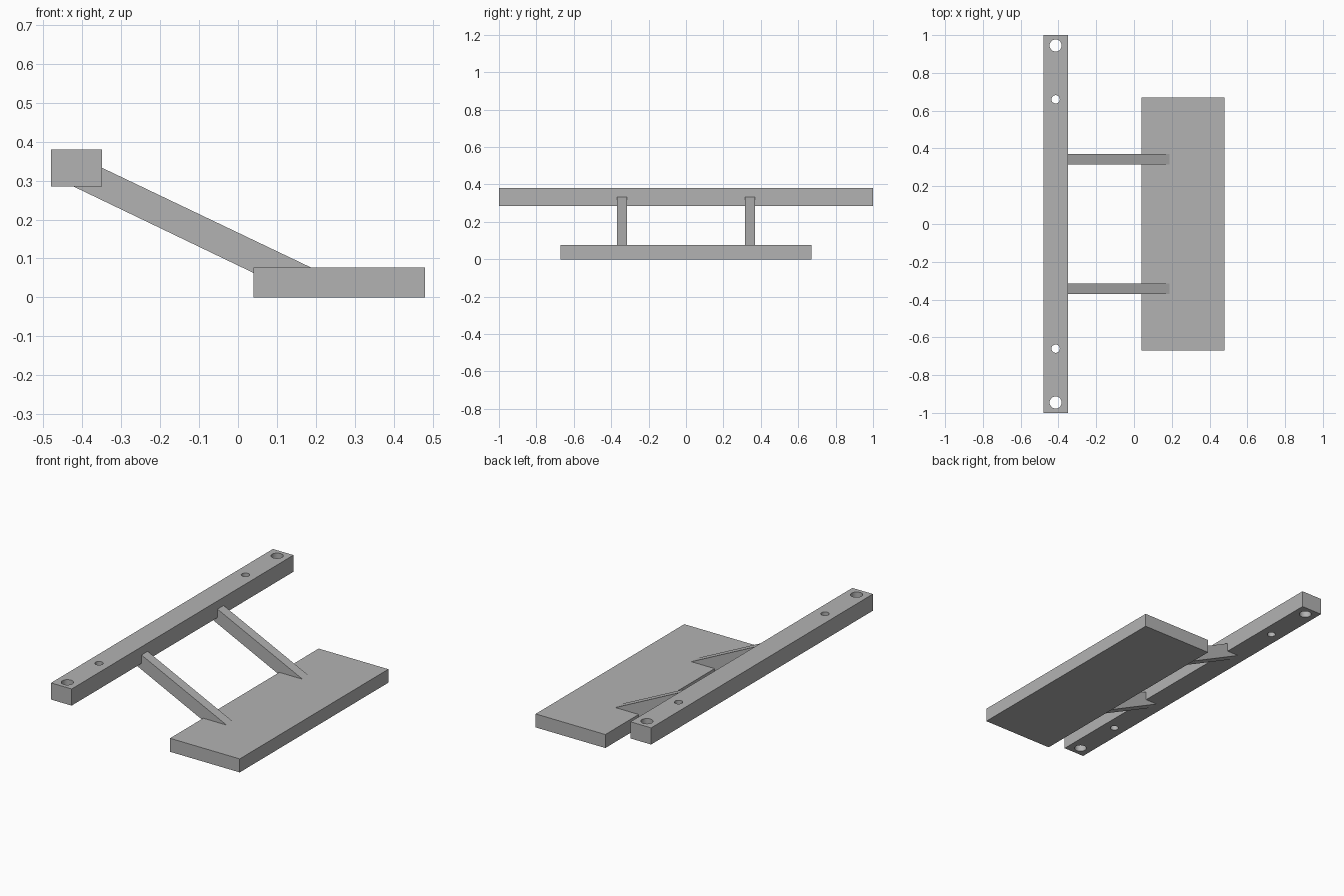
import bpy
import bmesh
from mathutils import Vector

cube = bpy.data.objects.get("Cube")
if cube:
    bpy.data.objects.remove(cube, do_unlink=True)

grey = bpy.data.materials.new("plain_grey")
grey.use_nodes = True
colour = (0.45, 0.45, 0.45, 1)
grey.diffuse_color = colour
grey.node_tree.nodes["Principled BSDF"].inputs["Base Color"].default_value = colour


def extrude(name, profile, direction):
    """Solid made by sweeping a closed profile along a direction."""
    bm = bmesh.new()
    face = bm.faces.new([bm.verts.new(p) for p in profile])
    swept = bmesh.ops.extrude_face_region(bm, geom=[face])["geom"]
    moved = [g for g in swept if isinstance(g, bmesh.types.BMVert)]
    bmesh.ops.translate(bm, verts=moved, vec=Vector(direction))
    bmesh.ops.recalc_face_normals(bm, faces=bm.faces)
    mesh = bpy.data.meshes.new(name)
    bm.to_mesh(mesh)
    bm.free()
    mesh.materials.append(grey)
    obj = bpy.data.objects.new(name, mesh)
    bpy.context.collection.objects.link(obj)
    return obj


def box(name, x0, x1, half_y, z0, z1):
    profile = [(x0, -half_y, z0), (x1, -half_y, z0), (x1, -half_y, z1), (x0, -half_y, z1)]
    return extrude(name, profile, (0, 2 * half_y, 0))


# Flat base plate and raised mounting bar
box("base_plate", 0.04, 0.48, 0.67, 0, 0.077)
bar = box("mounting_bar", -0.48, -0.35, 1.0, 0.285, 0.38)

# Through holes in the bar: large at the ends, small further in
for y, radius in ((0.945, 0.032), (0.66, 0.022)):
    for side in (-1, 1):
        bpy.ops.mesh.primitive_cylinder_add(
            vertices=32, radius=radius, depth=0.3, location=(-0.415, side * y, 0.33))
        cutter = bpy.context.object
        cutter.name = "hole_cutter"
        cutter.data.materials.append(grey)
        mod = bar.modifiers.new("hole", 'BOOLEAN')
        mod.operation = 'DIFFERENCE'
        mod.solver = 'EXACT'
        mod.object = cutter
        bpy.context.view_layer.objects.active = bar
        bpy.ops.object.modifier_apply(modifier=mod.name)
        bpy.data.objects.remove(cutter, do_unlink=True)

# Sloping arms, their ends buried in the bar and the plate
arm_profile = [(-0.425, 0.286), (0.05, 0.058), (0.19, 0.07), (0.187, 0.077), (-0.36, 0.338)]
for name, y in (("front_arm", -0.37), ("back_arm", 0.315)):
    extrude(name, [(x, y, z) for x, z in arm_profile], (0, 0.055, 0))

# Smooth hole walls, sharp edges elsewhere
bpy.ops.object.select_all(action='DESELECT')
bar.select_set(True)
bpy.context.view_layer.objects.active = bar
bpy.ops.object.shade_smooth_by_angle()
